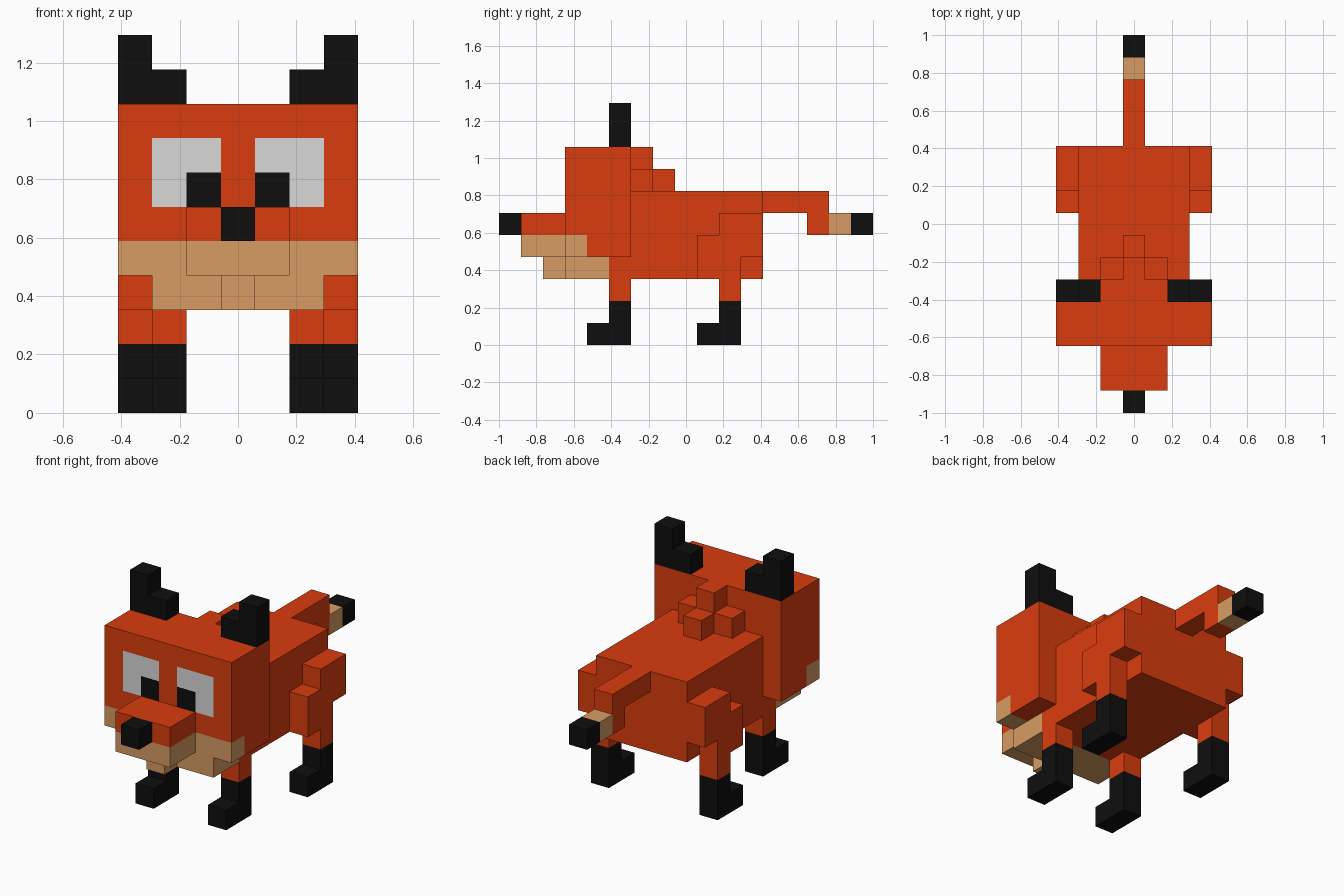
import bpy
import bmesh
from mathutils import Vector

if "Cube" in bpy.data.objects:
    bpy.data.objects.remove(bpy.data.objects["Cube"], do_unlink=True)

U = 2 / 17          # one block
FRONT = -8.5        # front tip, in blocks


def material(name, rgb):
    m = bpy.data.materials.new(name)
    m.use_nodes = True
    m.diffuse_color = (*rgb, 1)
    m.node_tree.nodes["Principled BSDF"].inputs["Base Color"].default_value = (*rgb, 1)
    return m


ORANGE, TAN, BLACK, WHITE = range(4)
MATERIALS = [
    material("fox_orange", (0.70, 0.046, 0.0045)),
    material("light_tan", (0.69, 0.335, 0.125)),
    material("soft_black", (0.0045, 0.0045, 0.0045)),
    material("eye_white", (0.69, 0.69, 0.69)),
]


def build(name, boxes, rule, cuts=(), mirror=False):
    """Boxes as (x range, y range from the front, z range) in blocks, coloured by rule."""
    bm = bmesh.new()
    for xs, ys, zs in boxes:
        verts = bmesh.ops.create_cube(bm, size=1)["verts"]
        for v in verts:
            v.co = Vector((xs[v.co.x > 0], ys[v.co.y > 0], zs[v.co.z > 0]))
    # Cut the faces along colour borders
    for axis, value in cuts:
        normal = Vector((0, 0, 0))
        normal[axis] = 1
        bmesh.ops.bisect_plane(bm, geom=bm.verts[:] + bm.edges[:] + bm.faces[:],
                               plane_co=normal * value, plane_no=normal)
    bm.normal_update()
    for f in bm.faces:
        f.material_index = rule(f.calc_center_median(), f.normal) if callable(rule) else rule
    for v in bm.verts:
        v.co = Vector((v.co.x, v.co.y + FRONT, v.co.z)) * U
    mesh = bpy.data.meshes.new(name)
    bm.to_mesh(mesh)
    bm.free()
    for m in MATERIALS:
        mesh.materials.append(m)
    obj = bpy.data.objects.new(name, mesh)
    bpy.context.collection.objects.link(obj)
    if mirror:
        obj.modifiers.new("Mirror", 'MIRROR')
    return obj


def wide(half):
    return (-half, half)


# Head with eyes and a tan lower face
def head_rule(c, n):
    x = abs(c.x)
    if n.y < -0.5 and 0.5 < x < 2.5 and 6 < c.z < 8:
        return BLACK if x < 1.5 and c.z < 7 else WHITE
    return TAN if c.z < 5 and c.y < 4 else ORANGE


head_cuts = [(0, s * x) for s in (-1, 1) for x in (0.5, 1.5, 2.5)]
head_cuts += [(1, 4)] + [(2, z) for z in (5, 6, 7, 8)]
build("head", [(wide(3.5), (3, 6), (4, 9))], head_rule, head_cuts)

# Muzzle, nose and jaw
build("snout", [(wide(1.5), (1, 3), (4, 6))],
      lambda c, n: TAN if c.z < 5 else ORANGE, [(2, 5)])
build("nose", [(wide(0.5), (0, 1), (5, 6))], BLACK)
build("jaw", [(wide(2.5), (3, 5), (3, 4))], TAN)
build("chin", [(wide(0.5), (2, 3), (3, 4))], TAN)

# Ears
build("ears", [((1.5, 3.5), (5, 6), (9, 10)), ((2.5, 3.5), (5, 6), (10, 11))],
      BLACK, mirror=True)

# Body and the tuft behind the head
build("body", [(wide(2.5), (5, 12), (3, 7))], ORANGE)
build("neck_tuft", [(wide(0.5), (6, 7), (7, 9)), (wide(0.5), (7, 8), (7, 8)),
                    ((0.5, 1.5), (6, 7), (7, 8)), ((-1.5, -0.5), (6, 7), (7, 8))], ORANGE)

# Haunches
build("haunches", [((2.5, 3.5), (10, 12), (4, 6)), ((2.5, 3.5), (10, 11), (3, 4)),
                   ((2.5, 3.5), (9, 10), (3, 5))], ORANGE, mirror=True)

# Legs with black socks and feet
for name, x, y in (("front", 1.5, 5), ("hind", 2.5, 10)):
    xs = (x, x + 1)
    build(name + "_legs", [(xs, (y, y + 1), (0, 3))],
          lambda c, n: BLACK if c.z < 2 else ORANGE, [(2, 2)], mirror=True)
    build(name + "_feet", [(xs, (y - 1, y), (0, 1))], BLACK, mirror=True)

# Tail
build("tail", [(wide(0.5), (12, 15), (6, 7)), (wide(0.5), (14, 15), (5, 6))], ORANGE)
build("tail_band", [(wide(0.5), (15, 16), (5, 6))], TAN)
build("tail_tip", [(wide(0.5), (16, 17), (5, 6))], BLACK)
